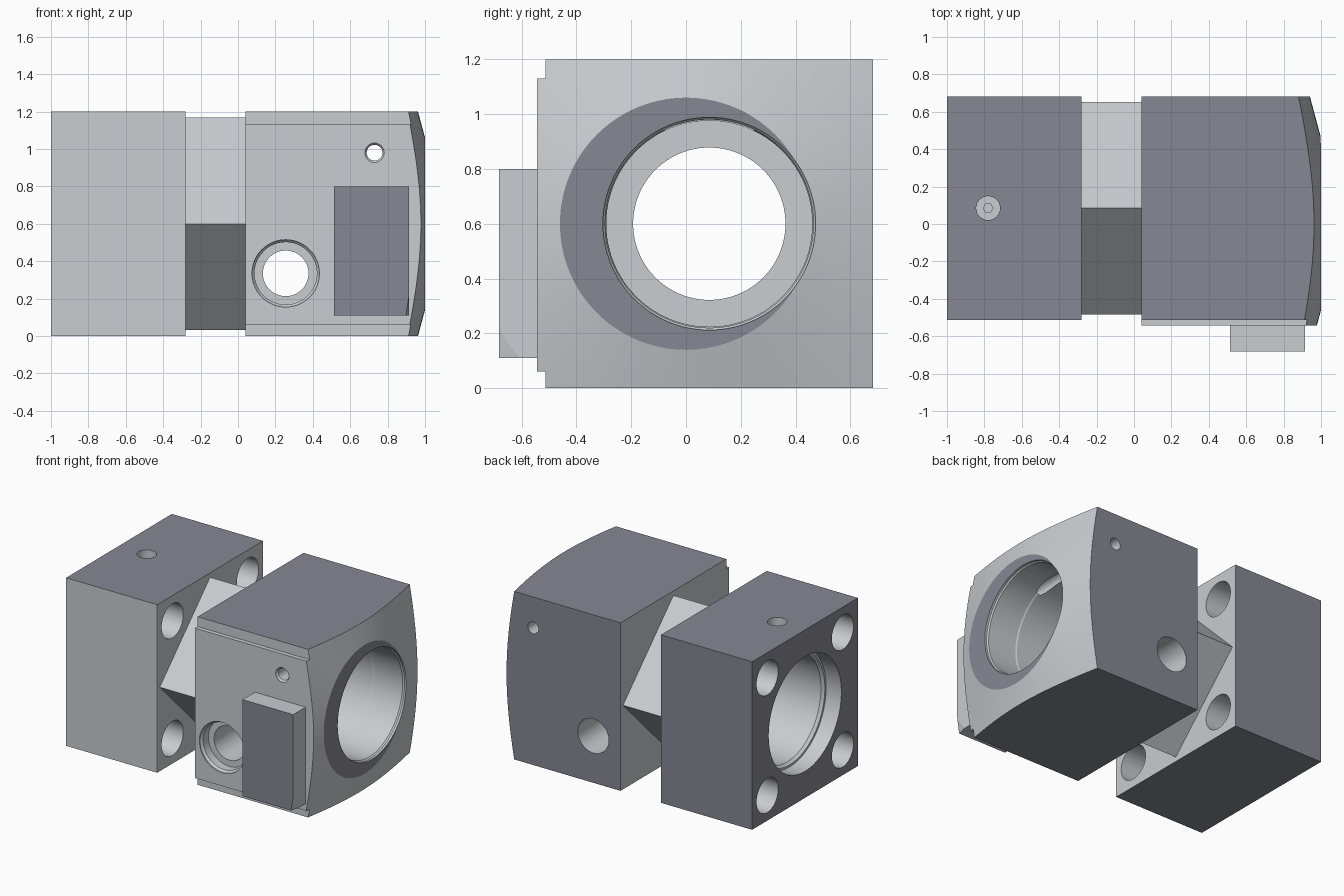
import bpy, bmesh, math

if "Cube" in bpy.data.objects:
    bpy.data.objects.remove(bpy.data.objects["Cube"])

CY, CZ = 0.085, 0.6   # bore axis


def make(name, bm):
    bmesh.ops.recalc_face_normals(bm, faces=bm.faces[:])
    me = bpy.data.meshes.new(name)
    bm.to_mesh(me)
    bm.free()
    ob = bpy.data.objects.new(name, me)
    bpy.context.collection.objects.link(ob)
    return ob


def box(name, x, y, z):
    bm = bmesh.new()
    bmesh.ops.create_cube(bm, size=1)
    for v in bm.verts:
        for i, (a, b) in enumerate((x, y, z)):
            v.co[i] = b if v.co[i] > 0 else a
    return make(name, bm)


def lathe(name, axis, centre, profile, n=64, turn=0.0):
    """Solid of revolution; profile = (position along axis, radius)."""
    bm = bmesh.new()
    rings = []
    for t, r in profile:
        ring = []
        for i in range(n):
            a = math.tau * i / n + turn
            u, w = centre[0] + r * math.cos(a), centre[1] + r * math.sin(a)
            co = {'X': (t, u, w), 'Y': (u, t, w), 'Z': (u, w, t)}[axis]
            ring.append(bm.verts.new(co))
        rings.append(ring)
    for a, b in zip(rings, rings[1:]):
        for i in range(n):
            j = (i + 1) % n
            bm.faces.new((a[i], a[j], b[j], b[i]))
    bm.faces.new(rings[0])
    bm.faces.new(rings[-1])
    return make(name, bm)


def boolean(target, tool, op='DIFFERENCE'):
    mod = target.modifiers.new("bool", 'BOOLEAN')
    mod.object, mod.operation, mod.solver = tool, op, 'EXACT'
    select(target)
    bpy.ops.object.modifier_apply(modifier=mod.name)
    bpy.data.objects.remove(tool, do_unlink=True)


def select(ob):
    bpy.ops.object.select_all(action='DESELECT')
    ob.select_set(True)
    bpy.context.view_layer.objects.active = ob


def material(name, rgb):
    mat = bpy.data.materials.new(name)
    mat.diffuse_color = (*rgb, 1)
    mat.use_nodes = True
    mat.node_tree.nodes["Principled BSDF"].inputs["Base Color"].default_value = mat.diffuse_color
    return mat


light = material("light_steel", (0.58, 0.61, 0.63))
dark = material("dark_steel", (0.24, 0.245, 0.29))


def paint(ob, dark_planes):
    """Light everywhere, dark on flat faces lying in the (axis, position) planes."""
    ob.data.materials.clear()
    ob.data.materials.append(light)
    ob.data.materials.append(dark)
    for p in ob.data.polygons:
        p.material_index = int(any(
            abs(p.normal[ax]) > 0.99 and abs(p.center[ax] - pos) < 0.003
            for ax, pos in dark_planes))


# Mounting block: stepped bore, four bolt holes, set screw hole on top
mount = box("mounting_block", (-1, -0.28), (-0.512, 0.682), (0, 1.2))
boolean(mount, lathe("cut", 'X', (CY, CZ), [
    (-1.1, 0.41), (-0.88, 0.41), (-0.88, 0.395), (-0.86, 0.38),
    (-0.42, 0.38), (-0.42, 0.28), (-0.2, 0.28)], 96))
for sy in (-1, 1):
    for sz in (-1, 1):
        boolean(mount, lathe("cut", 'X', (CY + sy * 0.425, CZ + sz * 0.42),
                             [(-1.1, 0.122), (-0.2, 0.122)], 48))
boolean(mount, lathe("cut", 'Z', (-0.78, CY), [(1.12, 0.064), (1.3, 0.064)], 32))
boolean(mount, lathe("cut", 'Z', (-0.78, CY), [(1.06, 0.026), (1.3, 0.026)], 6))

# Diamond-shaped neck between the blocks
neck = lathe("diamond_neck", 'X', (CY, CZ), [(-0.28, 0.568), (0.04, 0.568)], 4)
boolean(neck, lathe("cut", 'X', (CY, CZ), [(-0.4, 0.278), (0.2, 0.278)], 96))

# Head block with front plate and raised pad
head = box("head_block", (0.04, 1), (-0.512, 0.682), (0, 1.2))
boolean(head, box("plate", (0.04, 1), (-0.543, -0.3), (0.06, 1.13)), 'UNION')
boolean(head, box("pad", (0.514, 0.914), (-0.682, -0.4), (0.11, 0.8)), 'UNION')

# Turned conical end face
slope = math.tan(math.radians(15))
boolean(head, lathe("turned_end", 'X', (0, CZ), [
    (-0.2, 1.3), (1 - (1.3 - 0.46) * slope, 1.3), (1, 0.46)], 128), 'INTERSECT')

# Main bore
boolean(head, lathe("cut", 'X', (CY, CZ), [
    (1.1, 0.388), (0.985, 0.388), (0.975, 0.38), (0.75, 0.38), (0.74, 0.376),
    (0.12, 0.376), (0.12, 0.278), (-0.1, 0.278)], 96))

# Counterbored cross hole and small pin hole
boolean(head, lathe("cut", 'Y', (0.255, 0.335), [
    (-0.7, 0.18), (-0.535, 0.18), (-0.52, 0.167), (-0.46, 0.167),
    (-0.46, 0.122), (0.8, 0.122)], 48))
boolean(head, lathe("cut", 'Y', (0.73, 0.98), [
    (-0.7, 0.052), (-0.54, 0.052), (-0.528, 0.042), (0.8, 0.042)], 32))

# Dark outer faces: top, bottom, back, bore-side end, pad front, end ring
shared = [(2, 0), (2, 1.2), (1, 0.682)]
paint(mount, shared + [(0, -1)])
paint(neck, [])
paint(head, shared + [(1, -0.682), (0, 1)])

for ob in (mount, neck, head):
    select(ob)
    bpy.ops.object.shade_smooth_by_angle(angle=math.radians(12))
